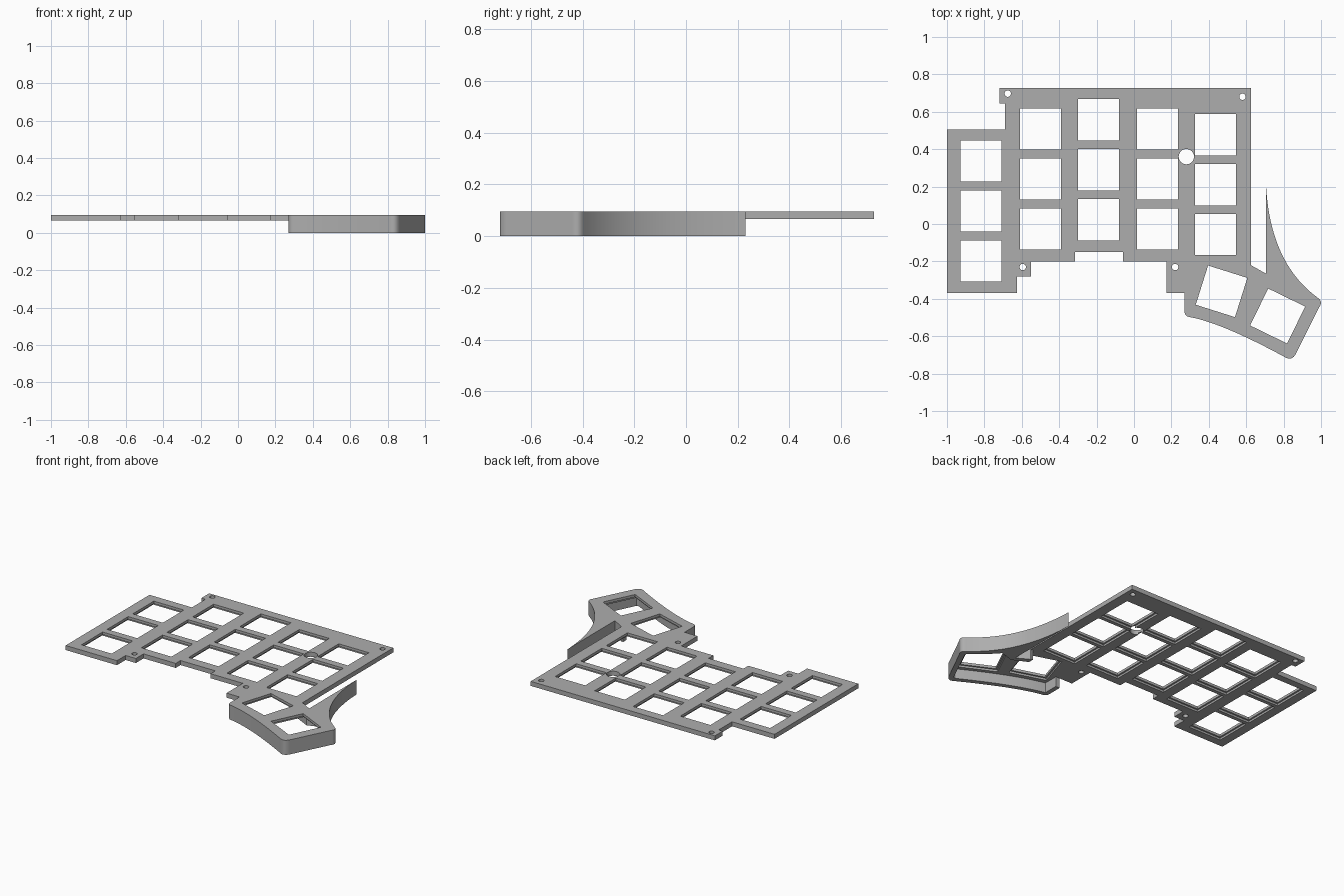
import bpy, bmesh, math
from mathutils import Vector, Matrix
from mathutils.geometry import interpolate_bezier

cube = bpy.data.objects.get("Cube")
if cube:
    bpy.data.objects.remove(cube, do_unlink=True)

grey = bpy.data.materials.new("plain_grey")
grey.use_nodes = True
grey.diffuse_color = (0.42, 0.42, 0.42, 1)
grey.node_tree.nodes["Principled BSDF"].inputs["Base Color"].default_value = (0.42, 0.42, 0.42, 1)

PLATE_BOTTOM, PLATE_TOP = 0.066, 0.096
LEDGE = 0.079
HOLE = 0.22


def bend(a, control, b, steps=8):
    """Points of a quadratic curve from a to b."""
    a, c, b = (Vector((*p, 0)) for p in (a, control, b))
    pts = interpolate_bezier(a, a.lerp(c, 2 / 3), b.lerp(c, 2 / 3), b, steps + 1)
    return [(p.x, p.y) for p in pts]


def add_prism(bm, points, low, high):
    bottom = bm.faces.new([bm.verts.new((x, y, low)) for x, y in points])
    extruded = bmesh.ops.extrude_face_region(bm, geom=[bottom])["geom"]
    top = [v for v in extruded if isinstance(v, bmesh.types.BMVert)]
    bmesh.ops.translate(bm, verts=top, vec=(0, 0, high - low))


def square(x, y, angle, size):
    turn = Matrix.Rotation(math.radians(angle), 2)
    corners = ((-1, -1), (1, -1), (1, 1), (-1, 1))
    return [tuple(turn @ Vector(c) * size / 2 + Vector((x, y))) for c in corners]


def circle(x, y, radius, sides=32):
    return [(x + radius * math.cos(math.tau * i / sides),
             y + radius * math.sin(math.tau * i / sides)) for i in range(sides)]


def prisms(name, outlines, low, high):
    bm = bmesh.new()
    for points in outlines:
        add_prism(bm, points, low, high)
    bmesh.ops.recalc_face_normals(bm, faces=bm.faces)
    mesh = bpy.data.meshes.new(name)
    bm.to_mesh(mesh)
    bm.free()
    mesh.materials.append(grey)
    obj = bpy.data.objects.new(name, mesh)
    bpy.context.collection.objects.link(obj)
    return obj


def cut(target, cutter):
    cutter.hide_render = True
    bpy.context.view_layer.objects.active = target
    mod = target.modifiers.new(cutter.name, "BOOLEAN")
    mod.operation = "DIFFERENCE"
    mod.solver = "EXACT"
    mod.object = cutter
    bpy.ops.object.modifier_apply(modifier=mod.name)
    bpy.data.objects.remove(cutter, do_unlink=True)


# Outer outline: stepped front edge, rounded thumb cluster, pointed fin, back edge
outline = [(-1, -0.37), (-0.625, -0.37), (-0.625, -0.28), (-0.55, -0.28), (-0.55, -0.2),
           (-0.315, -0.2), (-0.315, -0.15), (-0.06, -0.15), (-0.06, -0.2),
           (0.175, -0.2), (0.175, -0.37), (0.27, -0.37)]
outline += bend((0.27, -0.465), (0.27, -0.495), (0.3, -0.498))
outline += bend((0.32, -0.502), (0.49, -0.54), (0.8, -0.708), 12)
outline += bend((0.805, -0.711), (0.843, -0.735), (0.865, -0.695))
outline += bend((0.99, -0.445), (1.013, -0.415), (0.982, -0.394))
outline += bend((0.978, -0.391), (0.72, -0.2), (0.705, 0.23), 24)
outline += [(0.705, -0.265), (0.625, -0.22), (0.625, 0.727), (-0.72, 0.727),
            (-0.72, 0.645), (-0.69, 0.645), (-0.69, 0.505), (-1, 0.505)]
plate = prisms("keyboard_plate", [outline], 0, PLATE_TOP)

# Underside clearance: leaves a thin plate and a skirt wall around the thumb cluster
clearance = [(-1.1, -0.6), (0.26, -0.6), (0.26, -0.37), (0.3, -0.37)]
clearance += bend((0.3, -0.467), (0.5, -0.51), (0.82, -0.682), 12)
clearance += [(0.838, -0.68), (0.962, -0.425)]
clearance += bend((0.945, -0.405), (0.86, -0.34), (0.8, -0.27))
clearance += [(0.71, -0.3), (0.61, -0.25), (0.61, -0.215), (0.66, -0.215), (0.66, 0.9), (-1.1, 0.9)]
cut(plate, prisms("underside_cutter", [clearance], -0.1, PLATE_BOTTOM))

# Key positions: columns with their top row, then the two turned thumb keys
columns = [(-0.818, 0.337), (-0.5, 0.507), (-0.19, 0.557), (0.125, 0.507), (0.435, 0.477)]
keys = [(x, y - row * 0.267, 0) for x, y in columns for row in range(3)]
keys += [(0.468, -0.36, -17.5), (0.768, -0.492, -26)]

# Wider clip recess below each key, then the openings and the round holes
cut(plate, prisms("recess_cutter", [square(*k, HOLE + 0.022) for k in keys], 0.05, LEDGE))
holes = [square(*k, HOLE) for k in keys]
holes += [circle(x, y, 0.017) for x, y in
          ((-0.675, 0.697), (0.58, 0.68), (-0.595, -0.23), (0.22, -0.23))]
holes.append(circle(0.28, 0.36, 0.041))
cut(plate, prisms("opening_cutter", holes, -0.1, 0.2))

# Smooth the curved walls and keep the edges crisp
bpy.ops.object.select_all(action="DESELECT")
plate.select_set(True)
bpy.context.view_layer.objects.active = plate
bpy.ops.object.shade_smooth_by_angle(angle=math.radians(30))
